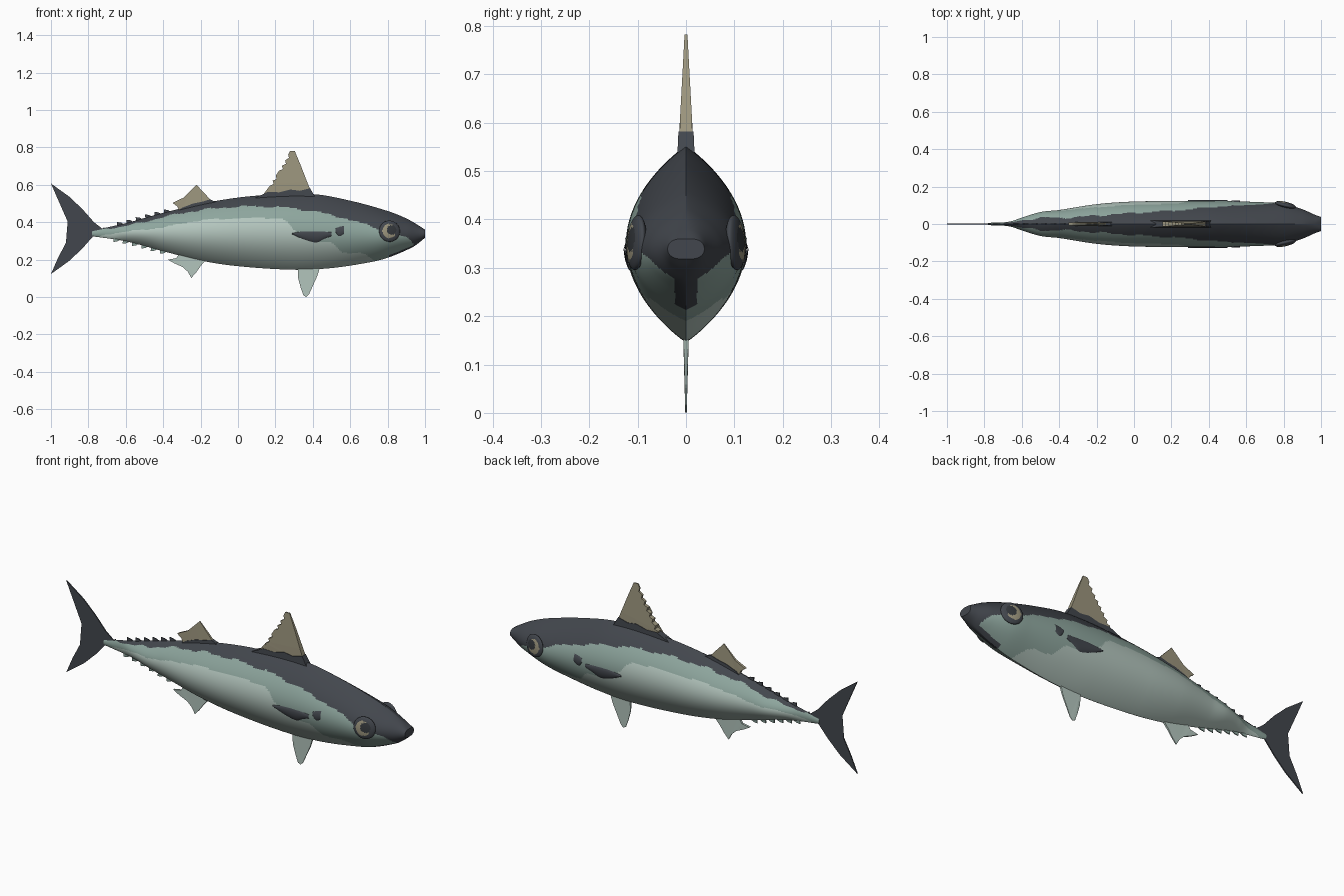
import bpy, bmesh, math
from mathutils import Matrix

cube = bpy.data.objects.get("Cube")
if cube:
    bpy.data.objects.remove(cube)


def material(name, rgb):
    m = bpy.data.materials.new(name)
    m.use_nodes = True
    m.diffuse_color = (*rgb, 1)
    bsdf = m.node_tree.nodes["Principled BSDF"]
    bsdf.inputs["Base Color"].default_value = (*rgb, 1)
    bsdf.inputs["Roughness"].default_value = 0.8
    return m


DARK = material("slate back", (0.055, 0.062, 0.074))
MID = material("grey green flank", (0.27, 0.38, 0.34))
PALE = material("silver belly", (0.46, 0.57, 0.52))
TAN = material("olive tan fin", (0.33, 0.3, 0.205))
PUPIL = material("pupil black", (0.035, 0.04, 0.046))


def curve(points):
    """Smooth function through (x, value) points."""
    n = len(points)

    def slope(i):
        a, b = points[max(i - 1, 0)], points[min(i + 1, n - 1)]
        return (b[1] - a[1]) / (b[0] - a[0])

    def f(x):
        x = min(max(x, points[0][0]), points[-1][0])
        i = next(k for k in range(n - 1) if x <= points[k + 1][0])
        (x0, a), (x1, b) = points[i], points[i + 1]
        h, t = x1 - x0, (x - x0) / (x1 - x0)
        return (a * (2*t**3 - 3*t*t + 1) + b * (3*t*t - 2*t**3)
                + h * (slope(i) * (t**3 - 2*t*t + t) + slope(i + 1) * (t**3 - t*t)))
    return f


# Body outline: back, keel and half width along the length
back = curve([(-.78, .355), (-.6, .395), (-.4, .45), (-.15, .508), (.1, .542), (.4, .55),
              (.6, .515), (.8, .46), (.9, .42), (.97, .38), (1, .36)])
keel = curve([(-.78, .325), (-.6, .298), (-.4, .245), (-.2, .195), (0, .165), (.3, .146),
              (.5, .155), (.7, .185), (.8, .21), (.93, .265), (.98, .3), (1, .318)])
width = curve([(-.78, .006), (-.67, .012), (-.6, .034), (-.5, .064), (-.4, .075), (-.2, .106),
               (0, .12), (.4, .124), (.7, .116), (.8, .109), (.9, .079), (.97, .048), (1, .038)])
# Section sharpness: lens shaped body, blunt snout
power = curve([(-.78, .8), (-.4, .88), (0, .92), (.7, .92), (.88, .85), (.96, .55), (1, .3)])

# Colour borders along the length
back_edge = curve([(-.78, .36), (-.6, .38), (-.4, .427), (-.2, .465), (0, .482), (.2, .482),
                   (.4, .46), (.6, .412), (.75, .365), (.86, .325), (.93, .3), (.96, .2), (1, .1)])
belly_edge = curve([(-.78, .3), (-.7, .335), (-.4, .373), (-.2, .41), (0, .42), (.24, .415),
                    (.31, .35), (.4, .3), (.5, .29), (.56, .24), (.65, .235), (.72, .2), (.8, .1)])


def flank(x, z):
    """Half width of the body at a given height."""
    mid, half = (back(x) + keel(x)) / 2, (back(x) - keel(x)) / 2
    u = (z - mid) / half
    return width(x) * max(0, 1 - u * u) ** power(x)


def finish(name, bm, mats, smooth=True):
    bmesh.ops.recalc_face_normals(bm, faces=bm.faces[:])
    mesh = bpy.data.meshes.new(name)
    bm.to_mesh(mesh)
    bm.free()
    ob = bpy.data.objects.new(name, mesh)
    bpy.context.collection.objects.link(ob)
    for m in mats:
        mesh.materials.append(m)
    if smooth:
        bpy.ops.object.select_all(action='DESELECT')
        ob.select_set(True)
        bpy.context.view_layer.objects.active = ob
        bpy.ops.object.shade_smooth_by_angle(angle=math.radians(40))


def make_body(steps=260, sides=140):
    bm = bmesh.new()
    rings = []
    for s in range(steps + 1):
        x = -.78 + 1.78 * s / steps
        mid, half = (back(x) + keel(x)) / 2, (back(x) - keel(x)) / 2
        ring = []
        for i in range(sides):
            c, h = math.cos(math.tau * i / sides), math.sin(math.tau * i / sides)
            y = math.copysign(abs(c) ** (2 * power(x)), c) * width(x)
            ring.append(bm.verts.new((x, y, mid + half * h)))
        rings.append(ring)
    for a, b in zip(rings, rings[1:]):
        for i in range(sides):
            j = (i + 1) % sides
            bm.faces.new((a[i], a[j], b[j], b[i]))
    bm.faces.new(rings[0])
    bm.faces.new(rings[-1])
    # Dark back, snout and chin, green flank, silver belly
    for f in bm.faces:
        x, y, z = f.calc_center_median()
        ripple = .004 * math.sin(31 * x) + .002 * math.sin(67 * x)
        chin = x > .81 and abs(y) < .023 and z < .33
        if z > back_edge(x) + ripple or chin:
            f.material_index = 0
        elif z > belly_edge(x) + ripple * .6:
            f.material_index = 1
        else:
            f.material_index = 2
    finish("body", bm, [DARK, MID, PALE])


def fin(name, outline, mat, z0, t0, z1, t1):
    """Flat fin in the middle plane, half thickness t0 at z0 to t1 at z1."""
    bm = bmesh.new()

    def thick(z):
        return t0 + (t1 - t0) * min(max((z - z0) / (z1 - z0), 0), 1)
    sides = [[bm.verts.new((x, s * thick(z), z)) for x, z in outline] for s in (-1, 1)]
    n = len(outline)
    caps = [bm.faces.new(side) for side in sides]
    for i in range(n):
        j = (i + 1) % n
        bm.faces.new((sides[0][i], sides[0][j], sides[1][j], sides[1][i]))
    bmesh.ops.triangulate(bm, faces=caps)
    finish(name, bm, [mat], smooth=False)


def plate(name, lower, upper, x0, x1, mat, lift):
    """Thin patch hugging both flanks between two curves."""
    for label, side in (("left", 1), ("right", -1)):
        bm = bmesh.new()
        cols = []
        for i in range(25):
            x = x0 + (x1 - x0) * i / 24
            col = []
            for k in range(9):
                z = lower(x) + (upper(x) - lower(x)) * k / 8
                edge = max(0, math.sin(math.pi * k / 8)) ** .5
                col.append(bm.verts.new((x, side * (flank(x, z) - .002 + lift * edge), z)))
            cols.append(col)
        for a, b in zip(cols, cols[1:]):
            for k in range(8):
                bm.faces.new((a[k], a[k + 1], b[k + 1], b[k]))
        bmesh.ops.solidify(bm, geom=bm.faces[:], thickness=.001)
        finish(label + "_" + name, bm, [mat])


make_body()

# First dorsal fin with a notched trailing edge and a dark root
trailing = curve([(.13, .555), (.155, .572), (.19, .63), (.24, .71), (.275, .775)])
notches = []
for i in range(8):
    x = .268 - .0165 * i
    notches += [(x, trailing(x)), (x + .005, trailing(x) - .018)]
fin("front_dorsal_fin", [(.4, .54), (.37, .615), (.335, .705), (.303, .782), (.278, .782)]
    + notches + [(.125, .535)], TAN, .57, .0145, .78, .003)
fin("front_dorsal_root", [(.415, .53), (.385, .582), (.33, .568), (.28, .575), (.22, .56),
                          (.16, .562), (.08, .525)], DARK, .53, .018, .585, .0155)

# Second dorsal fin
fin("rear_dorsal_fin", [(-.13, .5), (-.17, .545), (-.222, .6), (-.25, .572), (-.29, .532),
                        (-.35, .503), (-.325, .485), (-.31, .45), (-.2, .47)], TAN, .47, .009, .6, .002)
fin("rear_dorsal_root", [(-.11, .505), (-.15, .522), (-.19, .51), (-.24, .5), (-.3, .477),
                         (-.33, .455), (-.2, .475)], DARK, .47, .012, .53, .008)

# Forked tail
fork = [(-.715, .357), (-.77, .4), (-.83, .468), (-.9, .535), (-1, .607)]
inner = [(-.962, .52), (-.92, .44), (-.885, .385)]
tail = fork + inner + [(-.862, .352)]
tail += [(x, .73 - z) for x, z in reversed(inner)]
tail += [(x, .73 - z) for x, z in reversed(fork)]
fin("tail_fin", tail, DARK, .1, .003, .6, .003)

# Belly fins
fin("anal_fin", [(-.17, .2), (-.2, .165), (-.225, .13), (-.25, .102), (-.268, .135), (-.295, .16),
                 (-.34, .18), (-.375, .2), (-.33, .208), (-.31, .24), (-.2, .22)], PALE, .1, .002, .21, .006)
fin("pelvic_fin", [(.44, .165), (.425, .115), (.4, .06), (.38, .015), (.365, 0), (.35, .008),
                   (.335, .05), (.322, .1), (.322, .165)], PALE, .06, .0015, .16, .006)

# Rows of finlets toward the tail
for i in range(6):
    x = -.375 - .05 * i
    top, low = back(x), keel(x)
    fin(f"upper_finlet_{i + 1}", [(x + .026, top - .006), (x, top + .009), (x - .022, top + .012),
                                  (x - .02, top - .014)], DARK, top, .004, top + .012, .002)
    x -= .02
    low = keel(x)
    fin(f"lower_finlet_{i + 1}", [(x + .026, low + .006), (x, low - .009), (x - .022, low - .012),
                                  (x - .02, low + .014)], MID, low - .012, .002, low, .004)

# Pectoral fins and gill marks lying on the flanks
plate("pectoral_fin", curve([(.29, .335), (.35, .306), (.42, .288), (.46, .308), (.5, .325)]),
      curve([(.29, .342), (.34, .352), (.42, .355), (.5, .348)]), .29, .5, DARK, .007)
plate("gill_mark", curve([(.522, .345), (.54, .322), (.568, .335)]),
      curve([(.522, .368), (.545, .38), (.568, .382)]), .522, .568, DARK, .007)

# Eyes: broad dark rim, tan crescent iris and dark pupil
for label, side in (("left", 1), ("right", -1)):
    bm = bmesh.new()
    bmesh.ops.create_uvsphere(bm, u_segments=48, v_segments=32, radius=1)
    for f in bm.faces:
        c = f.calc_center_median()
        iris, pupil = math.hypot(c.x + .08, c.y), math.hypot(c.x - .16, c.y - .1)
        f.material_index = 2 if pupil < .45 else 1 if iris < .66 else 0
    place = (Matrix.Translation((.81, side * (flank(.81, .352) - .003), .352))
             @ Matrix.Rotation(-side * math.radians(13), 4, 'Z')
             @ Matrix.Rotation(side * math.radians(4), 4, 'X')
             @ Matrix.Rotation(math.radians(90), 4, 'X')
             @ Matrix.Diagonal((.057, .057, .016, 1)))
    bmesh.ops.transform(bm, matrix=place, verts=bm.verts[:])
    finish(label + "_eye", bm, [DARK, TAN, PUPIL])
